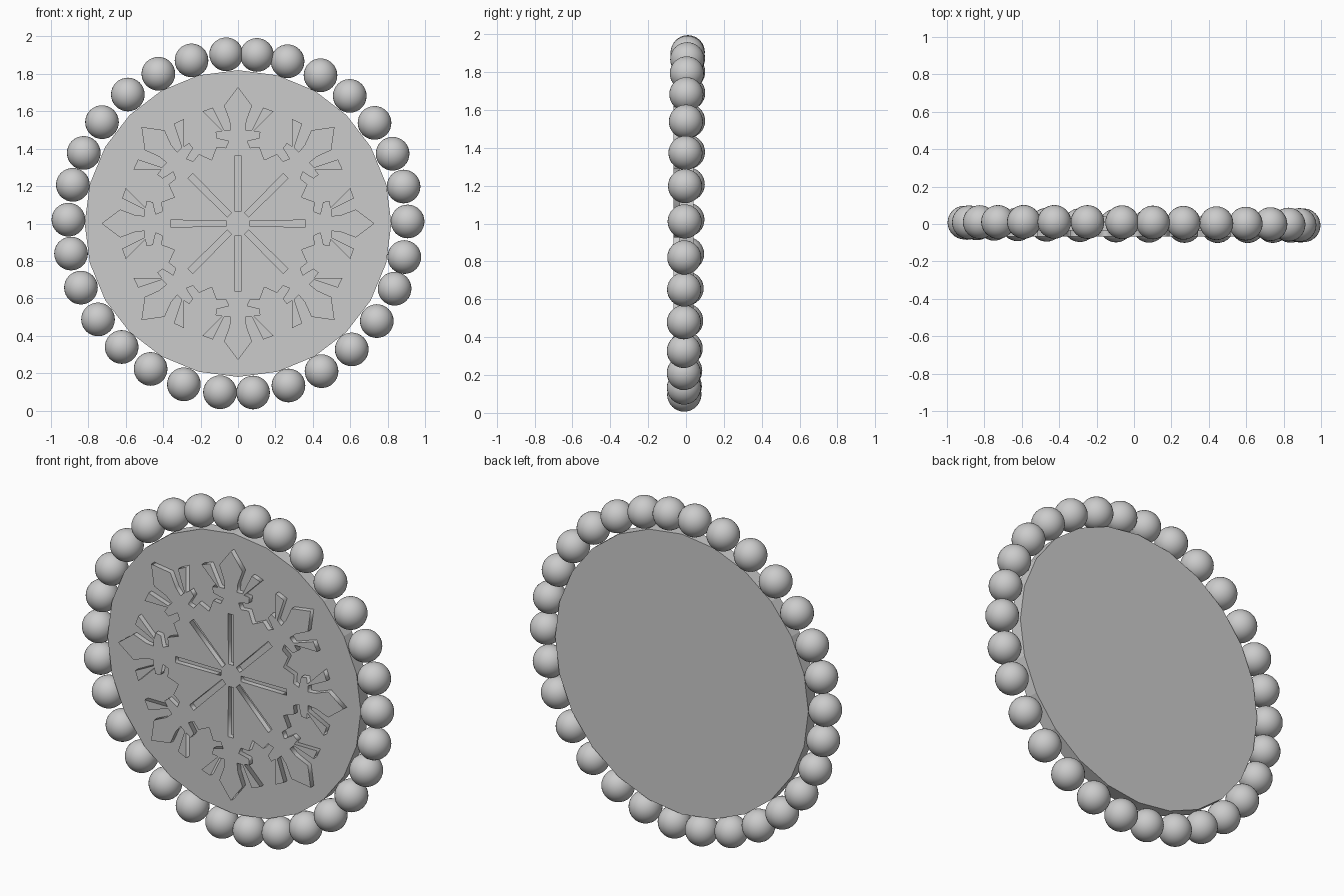
import bpy
from math import sin, cos, pi, radians

if "Cube" in bpy.data.objects:
    bpy.data.objects.remove(bpy.data.objects["Cube"])

# Backing disc: low-poly cylinder facing -y
bpy.ops.mesh.primitive_cylinder_add(vertices=24, radius=0.82, depth=0.075,
                                    location=(0, 0.002, 1), rotation=(pi / 2, 0, 0))
bpy.context.object.name = "backing_disc"

# Raised snowflake: eight mirrored arms, with a slot cut along each arm
half_arm = [(0.34, 0.141), (0.41, 0.115), (0.405, 0.065), (0.44, 0.05),
            (0.455, 0.115), (0.49, 0.12), (0.495, 0.085), (0.61, 0.185),
            (0.635, 0.13), (0.50, 0.075), (0.50, 0.04), (0.55, 0.045),
            (0.63, 0.075)]
arm = half_arm + [(0.73, 0)] + [(u, -v) for u, v in reversed(half_arm[1:])]
# Keep branches slim and inside their own sector
swap = {(0.61, 0.185): (0.60, 0.19), (0.635, 0.13): (0.62, 0.135)}
arm = [swap.get((u, v), (swap[(u, -v)][0], -swap[(u, -v)][1])
       if (u, -v) in swap else (u, v)) for u, v in arm]


def turned(points, angle):
    c, s = cos(angle), sin(angle)
    return [(u * c - v * s, u * s + v * c) for u, v in points]


def add_loop(curve, points):
    spline = curve.splines.new('POLY')
    spline.points.add(len(points) - 1)
    for p, (x, y) in zip(spline.points, points):
        p.co = (x, y, 0, 1)
    spline.use_cyclic_u = True


flake = bpy.data.curves.new("snowflake", 'CURVE')
flake.dimensions = '2D'
flake.fill_mode = 'BOTH'
flake.extrude = 0.02
outline = []
slot = [(0.065, -0.016), (0.36, -0.018), (0.36, 0.018), (0.065, 0.016)]
for i in range(8):
    a = i * pi / 4
    outline += turned(arm[::-1], a)
    add_loop(flake, turned(slot, a))
add_loop(flake, outline)
snowflake = bpy.data.objects.new("snowflake", flake)
snowflake.location = (0, -0.046, 1)
snowflake.rotation_euler = (pi / 2, 0, 0)
bpy.context.collection.objects.link(snowflake)
bpy.ops.object.select_all(action='DESELECT')
snowflake.select_set(True)
bpy.context.view_layer.objects.active = snowflake
bpy.ops.object.convert(target='MESH')

# Beads around the rim, hand-set so the spacing is slightly uneven
angles = [94, 83.6, 73, 60.9, 48.8, 36.4, 24.3, 12.6, 0.7, -11.4,
          -22.6, -35.1, -47.9, -60.5, -72.7, -84.9, -96.1, -108.6, -121, -133.3,
          -145.6, -157.8, -169.8, 178.7, 166.8, 155.4, 143.3, 130.5, 118, 105.9]
bpy.ops.mesh.primitive_uv_sphere_add(segments=32, ring_count=16, radius=0.09)
first = bpy.context.object
bpy.ops.object.shade_smooth()
for i, deg in enumerate(angles):
    bead = first if i == 0 else first.copy()
    if i:
        bpy.context.collection.objects.link(bead)
    bead.name = f"bead_{i + 1}"
    x, z = 0.907 * cos(radians(deg)), 0.907 * sin(radians(deg))
    bead.location = (x, 0.01 * z - 0.008 * x, 1 + z)
